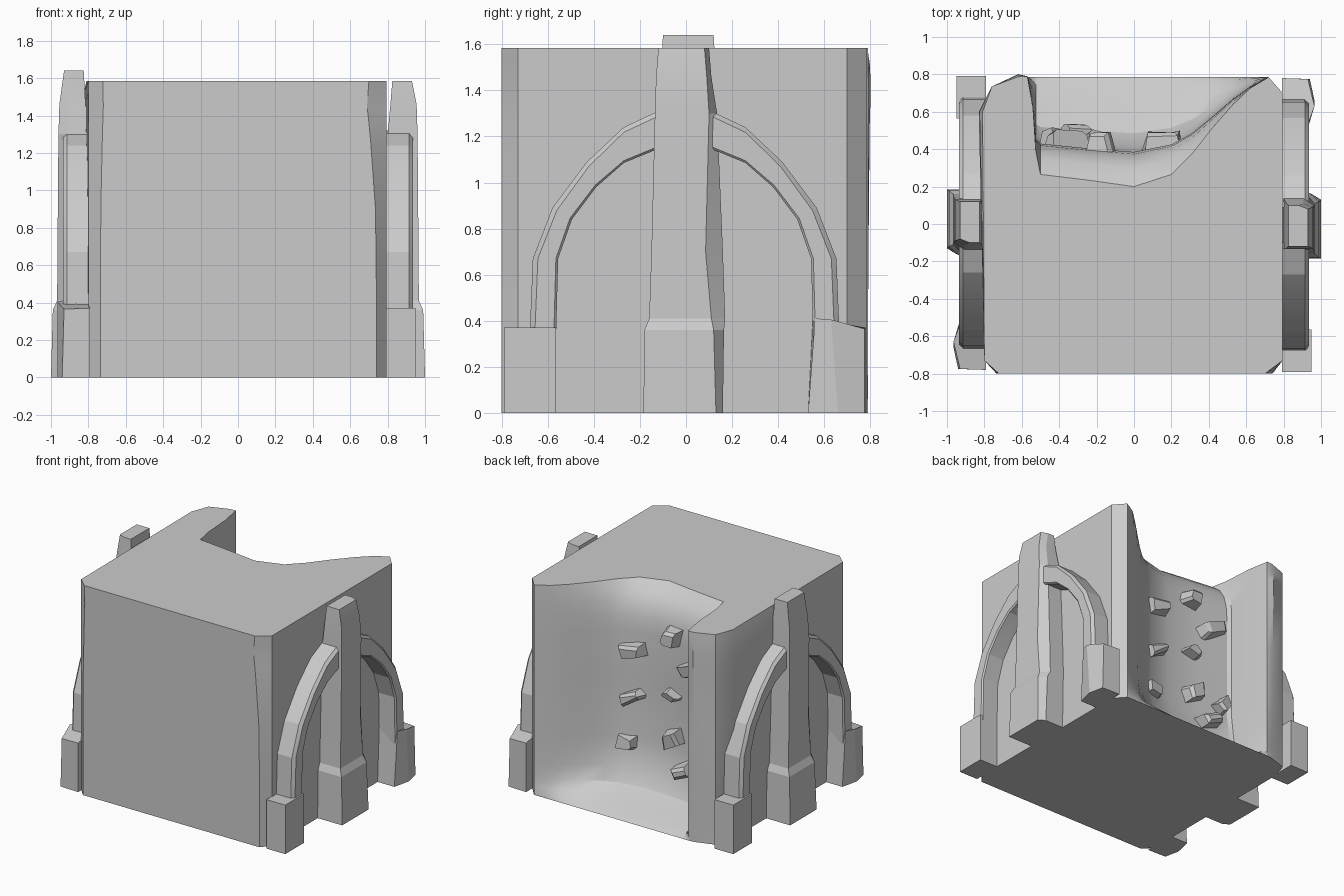
import bpy, bmesh, math, random
from mathutils import Vector, Matrix

if "Cube" in bpy.data.objects:
    bpy.data.objects.remove(bpy.data.objects["Cube"])

random.seed(4)


def finish(bm, name, angle=25):
    bmesh.ops.recalc_face_normals(bm, faces=bm.faces)
    me = bpy.data.meshes.new(name)
    bm.to_mesh(me)
    bm.free()
    ob = bpy.data.objects.new(name, me)
    bpy.context.collection.objects.link(ob)
    bpy.ops.object.select_all(action='DESELECT')
    ob.select_set(True)
    bpy.context.view_layer.objects.active = ob
    bpy.ops.object.shade_smooth_by_angle(angle=math.radians(angle))
    return ob


def loft(name, rings, s=1, angle=25):
    """Skin closed rings; s=-1 turns the part half a turn about z."""
    bm = bmesh.new()
    vs = [[bm.verts.new((s * x, s * y, z)) for x, y, z in r] for r in rings]
    n = len(rings[0])
    for a, b in zip(vs, vs[1:]):
        for i in range(n):
            j = (i + 1) % n
            bm.faces.new((a[i], a[j], b[j], b[i]))
    bm.faces.new(vs[0][::-1])
    bm.faces.new(vs[-1])
    return finish(bm, name, angle)


# Wall block with hollowed back: x, wall y, extra depth of the top lip
back = [(.72, .785, 0), (.62, .735, .01), (.53, .67, .03), (.42, .575, .06),
        (.31, .485, .11), (.2, .425, .16), (0, .385, .185), (-.25, .405, .17),
        (-.50, .43, .165), (-.525, .45, .06), (-.54, .62, 0), (-.57, .79, 0)]
# z, hollow depth factor, lip factor, side bulge, front corner chamfer
levels = [(0, 0, 0, 0, .06), (.03, .12, 0, 0, .06), (.07, .45, 0, 0, .06),
          (.13, .75, 0, .0, .06), (.24, .92, 0, .005, .06), (.45, 1, 0, .015, .06),
          (.9, 1, 0, .02, .065), (1.25, 1, 0, .025, .09), (1.36, 1, .06, .03, .1),
          (1.45, 1, .22, .03, .11), (1.52, 1, .5, .025, .105), (1.585, 1, 1, .01, .1)]
rings = []
for z, d, lip, bulge, c in levels:
    r = [(-.8, -.73, z), (-.735 + .3 * (c - .06), -.8, z), (.8 - c, -.8, z),
         (.795, -.73, z), (.795, .70, z)]
    for x, y, e in back:
        r.append((x, .785 - d * (.785 - y) - lip * e, z))
    r += [(-.62, .78 + bulge * .7, z), (-.76, .735, z), (-.80 - bulge, .6, z)]
    rings.append(r)
loft("wall_block", rings, angle=30)

# Half-arch path: outer y, outer z, inner y, inner z
arch = [(.68, .30, .565, .30), (.665, .67, .555, .67), (.58, .89, .495, .84),
        (.43, 1.09, .39, .98), (.27, 1.24, .27, 1.085), (.10, 1.32, .10, 1.155)]


def arch_half(name, s, side):
    shift = 0 if side < 0 else -.012
    rings = []
    for oy, oz, iy, iz in arch:
        o, i = Vector((oy, oz)), Vector((iy, iz))
        u = (i - o).normalized()
        sec = [(.79, o), (.915, o), (.935, o + u * .022),
               (.935, i - u * .01), (.925, i), (.79, i)]
        rings.append([(x, side * (p.x + shift), p.y) for x, p in sec])
    loft(name, rings, s, 15)


def buttress(label, s, top):
    # Central pier: z, inner x, outer x, y start, chamfer y, y end
    secs = [(0, .79, 1.0, -.185, .13, .16), (.36, .79, .99, -.18, .12, .165),
            (.41, .79, .967, -.16, .11, .17), (.70, .79, .965, -.15, .085, .16),
            (1.30, .80, .96, -.135, .10, .135), (1.46, .815, .955, -.13, .09, .11),
            (top, .825, .93, -.12, .08, .1)]
    loft(label + "_pier", [[(a, y0, z), (b, y0, z), (b, yc, z),
                            (b - .05, y1, z), (a, y1, z)]
                           for z, a, b, y0, yc, y1 in secs], s, 10)
    arch_half(label + "_arch_a", s, -1)
    arch_half(label + "_arch_b", s, 1)
    # Square foot
    loft(label + "_square_foot",
         [[(.79, -.79, z), (.948, -.79, z), (.948, -.565, z), (.79, -.565, z)]
          for z in (0, .37)], s)
    # Worn foot with sloping top
    low = [(.79, .53), (.935, .53), (.965, .66), (.94, .775), (.79, .78)]
    high = [(.79, .55, .41), (.94, .56, .41), (.965, .63, .405),
            (.93, .775, .365), (.79, .78, .37)]
    loft(label + "_worn_foot", [[(x, y, 0) for x, y in low], high], s, 10)


buttress("right", 1, 1.585)
buttress("left", -1, 1.64)

# Rubble stones set in the hollow: x, z, wall y, length, height, tilt
stones = [(.14, 1.11, .42, .19, .11, 15), (-.18, 1.30, .42, .15, .12, -10),
          (.15, .76, .42, .19, .08, 30), (.18, .41, .42, .15, .11, 0),
          (-.19, .53, .43, .17, .13, 20), (-.31, .33, .46, .17, .10, 25),
          (-.19, .85, .42, .15, .08, -20), (-.36, 1.10, .44, .23, .11, 28),
          (-.44, .50, .44, .12, .12, -40)]
for k, (x, z, y, w, h, tilt) in enumerate(stones):
    bm = bmesh.new()
    bmesh.ops.create_cube(bm, size=1)
    for v in bm.verts:
        f = .75 if v.co.y > 0 else 1
        v.co = Vector((v.co.x * w * f, v.co.y * .13, v.co.z * h * f))
        v.co += Vector([random.uniform(-.015, .015) for _ in range(3)])
    bmesh.ops.bevel(bm, geom=random.sample(list(bm.edges), 4), offset=.02,
                    segments=1, affect='EDGES')
    bmesh.ops.transform(bm, verts=bm.verts, matrix=Matrix.Translation((x, y, z))
                        @ Matrix.Rotation(math.radians(tilt), 4, 'Y'))
    finish(bm, f"stone_{k + 1}", 5)
